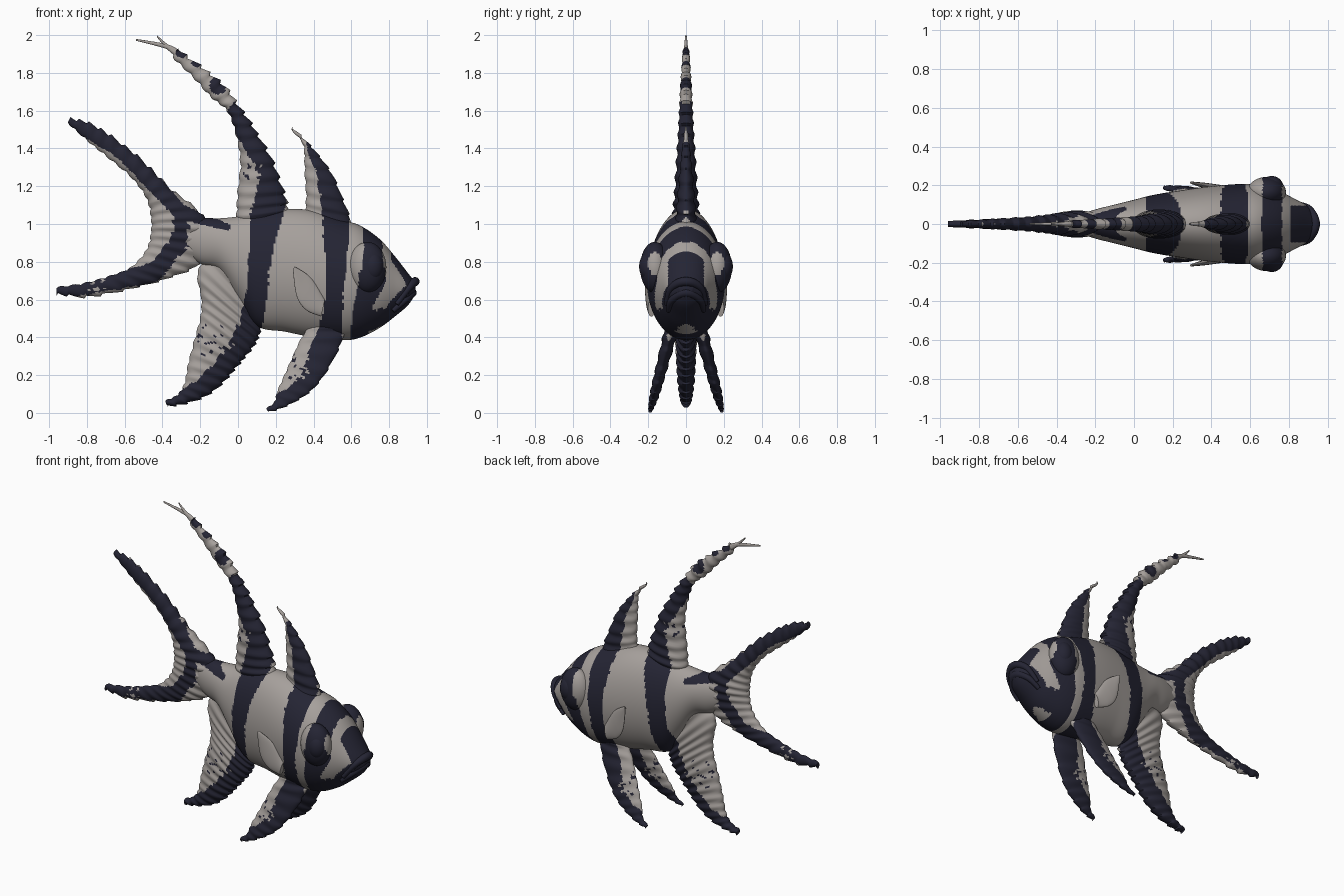
import bpy
import bmesh
from math import sin, cos, pi, tau
from mathutils import Vector, Matrix, noise

default = bpy.data.objects.get("Cube")
if default:
    bpy.data.objects.remove(default, do_unlink=True)


def material(name, colour):
    mat = bpy.data.materials.new(name)
    mat.use_nodes = True
    mat.diffuse_color = (*colour, 1)
    mat.node_tree.nodes["Principled BSDF"].inputs["Base Color"].default_value = (*colour, 1)
    return mat


PALE = material("pale_grey", (.38, .35, .33))
DARK = material("dark_navy", (.018, .018, .034))

# Dark markings as strokes in the side plane: (x, z, radius)
eye_stripe = [(.71, 1.02, .05), (.715, .85, .05), (.71, .7, .07), (.66, .57, .045), (.64, .38, .05)]
chin_patch = [(.68, .48, .05), (.8, .52, .04), (.9, .62, .05)]
front_stripe = [(.39, 1.42, .03), (.46, 1.3, .055), (.51, 1.15, .07), (.52, 1, .07), (.52, .8, .055),
                (.51, .6, .045), (.49, .45, .06), (.46, .32, .08), (.4, .17, .07), (.3, .08, .06),
                (.16, .01, .06)]
rear_stripe = [(0, 1.58, .06), (.1, 1.42, .07), (.17, 1.3, .06), (.18, 1.15, .08), (.15, 1.05, .085),
               (.12, .85, .06), (.1, .65, .055), (.07, .47, .06), (.02, .35, .07), (-.07, .22, .07),
               (-.2, .11, .06), (-.38, .04, .04)]
upper_tail_stripe = [(-.9, 1.56, .04), (-.6, 1.38, .045), (-.45, 1.22, .045), (-.3, 1.06, .04),
                     (-.06, .985, .02)]
lower_tail_stripe = [(-.3, 1.06, .04), (-.31, .9, .045), (-.45, .74, .05), (-.95, .64, .04)]
dorsal_bands = [[(-.11, 1.73, .045)], [(-.22, 1.86, .03)], [(-.3, 1.91, .03)]]
STROKES = [eye_stripe, chin_patch, front_stripe, rear_stripe, upper_tail_stripe,
           lower_tail_stripe] + dorsal_bands
# Speckled areas on the fins
SPECKLES = [(-.12, .38, .1), (.07, 1.28, .06), (.31, .24, .07), (-.75, .68, .05)]


def stroke_gap(p, stroke):
    """Signed distance from a point to the edge of a tapering stroke."""
    best = 9
    for a, b in zip(stroke, stroke[1:] or stroke):
        start, line = Vector(a[:2]), Vector(b[:2]) - Vector(a[:2])
        t = min(1, max(0, (p - start).dot(line) / max(line.length_squared, 1e-9)))
        best = min(best, (p - start - line * t).length - a[2] - (b[2] - a[2]) * t)
    return best


def is_dark(c):
    p = Vector((c.x, c.z))
    flat = Vector((c.x, 0, c.z))
    if c.x > .81 and abs(c.y) < .095 and c.z < .88:      # snout mask
        return True
    for x, z, r in SPECKLES:
        if (p - Vector((x, z))).length < r and abs(noise.noise(flat * 45)) > .3:
            return noise.noise(flat * 45) > 0
    ragged = noise.noise(flat * 30) * .009
    return min(stroke_gap(p, s) for s in STROKES) < ragged


def finish(name, bm, paint=is_dark):
    bmesh.ops.recalc_face_normals(bm, faces=bm.faces)
    for f in bm.faces:
        f.smooth = True
        f.material_index = int(paint(f.calc_center_median()))
    mesh = bpy.data.meshes.new(name)
    bm.to_mesh(mesh)
    bm.free()
    mesh.materials.append(PALE)
    mesh.materials.append(DARK)
    mesh.set_sharp_from_angle(angle=pi / 3)
    obj = bpy.data.objects.new(name, mesh)
    bpy.context.collection.objects.link(obj)
    return obj


def spline(rows, steps):
    """Smooth curve through rows of any width."""
    out = []
    last = len(rows) - 1
    for i in range(last):
        a, b, c, d = (rows[min(last, max(0, i + k))] for k in (-1, 0, 1, 2))
        for s in range(steps + (i == last - 1)):
            t = s / steps
            out.append([q + t / 2 * (r - p + t * (2 * p - 5 * q + 4 * r - w + t * (3 * (q - r) + w - p)))
                        for p, q, r, w in zip(a, b, c, d)])
    return out


def loft(name, rings, paint=is_dark):
    bm = bmesh.new()
    loops = [[bm.verts.new(p) for p in ring] for ring in rings]
    n = len(loops[0])
    for a, b in zip(loops, loops[1:]):
        for i in range(n):
            j = (i + 1) % n
            bm.faces.new((a[i], a[j], b[j], b[i]))
    bm.faces.new(loops[0])
    bm.faces.new(loops[-1])
    return finish(name, bm, paint)


def fin(name, rows, thick, teeth=0, depth=.012, centre=lambda x, z: 0, paint=is_dark):
    """Lens-section fin; rows are leading x, z and trailing x, z."""
    rings = []
    samples = spline(rows, 12)
    for k, (lx, lz, tx, tz) in enumerate(samples):
        v = k / (len(samples) - 1)
        lead, trail = Vector((lx, lz)), Vector((tx, tz))
        across = (lead - trail).normalized()
        phase = v * teeth
        lead += across * depth * (.5 - phase % 1) * bool(teeth)
        trail -= across * depth * .5 * abs(sin(phase * pi)) * bool(teeth)
        at = v * (len(thick) - 1)
        i = min(int(at), len(thick) - 2)
        half = thick[i] + (thick[i + 1] - thick[i]) * (at - i)
        half *= 1 + .1 * sin(phase * tau)
        ring = []
        for s in range(48):
            a = tau * s / 48
            p = lead.lerp(trail, (1 - cos(a)) / 2)
            ring.append((p.x, centre(p.x, p.y) + half * sin(a), p.y))
        rings.append(ring)
    return loft(name, rings, paint)


# Body: x, underside, back, half width
body = [(-.34, .87, 1, .03), (-.2, .79, 1.03, .075), (-.1, .75, 1.03, .1), (0, .6, 1.04, .125),
        (.1, .46, 1.06, .15), (.25, .43, 1.08, .175), (.4, .4, 1.07, .195), (.56, .385, 1.02, .207),
        (.65, .4, .99, .2), (.75, .45, .92, .17), (.83, .51, .83, .13), (.9, .57, .74, .09),
        (.94, .63, .69, .035)]
loft("body", [[(x, w * sin(tau * s / 96), (lo + hi) / 2 + (hi - lo) / 2 * cos(tau * s / 96))
               for s in range(96)] for x, lo, hi, w in spline(body, 15)])

# Dorsal fins
fin("front_dorsal_fin", [(.59, .93, .36, .95), (.595, 1.02, .36, 1.06), (.555, 1.13, .365, 1.15),
                         (.5, 1.26, .358, 1.26), (.43, 1.36, .355, 1.36), (.36, 1.44, .345, 1.43),
                         (.288, 1.51, .283, 1.503)], (.06, .045, .025, .005), 9)
fin("rear_dorsal_fin", [(.26, .98, .02, .96), (.265, 1.07, 0, 1.03), (.24, 1.18, .005, 1.16),
                        (.175, 1.35, .02, 1.33), (.09, 1.5, -.005, 1.48), (.01, 1.62, -.05, 1.6),
                        (-.08, 1.74, -.14, 1.68), (-.19, 1.83, -.24, 1.79), (-.32, 1.925, -.345, 1.89)],
    (.08, .06, .04, .03, .018), 17, .022)
for name, tip_x, tip_z in (("upper_filament", -.43, 2), ("lower_filament", -.54, 1.98)):
    fin(name, [(-.3, 1.91, -.32, 1.88), (-.37, 1.95, -.375, 1.925), (tip_x, tip_z, tip_x, tip_z - .01)],
        (.018, .01, .004))

# Forked tail, lofted from the upper tip round to the lower tip
fin("tail_fin", [(-.89, 1.56, -.9, 1.54), (-.78, 1.53, -.8, 1.45), (-.65, 1.45, -.69, 1.36),
                 (-.5, 1.33, -.56, 1.25), (-.36, 1.19, -.48, 1.14), (-.2, 1.06, -.455, 1.04),
                 (-.12, .92, -.455, .95), (-.22, .78, -.48, .86), (-.38, .71, -.56, .77),
                 (-.58, .655, -.68, .72), (-.8, .615, -.82, .68), (-.96, .63, -.96, .66)],
    (.015, .035, .065, .035, .015), 24, .018)

# Anal fin
fin("anal_fin", [(.13, .52, -.14, .84), (.12, .44, -.21, .74), (.1, .38, -.19, .6),
                 (.05, .31, -.195, .5), (0, .25, -.23, .37), (-.06, .18, -.26, .25),
                 (-.15, .1, -.28, .15), (-.27, .05, -.32, .09), (-.375, .035, -.385, .06)],
    (.06, .055, .045, .02), 15, .016)

for side, word in ((1, "left"), (-1, "right")):
    # Paired lower fins
    fin(word + "_pelvic_fin", [(.56, .46, .38, .46), (.55, .38, .33, .38), (.475, .23, .285, .28),
                               (.4, .13, .245, .19), (.32, .07, .21, .11), (.23, .025, .195, .055),
                               (.16, .005, .15, .02)],
        (.04, .032, .025, .01), 9, .01, lambda x, z: side * (.082 + .26 * (.42 - z)))
    fin(word + "_pectoral_fin", [(.46, .6, .44, .51), (.42, .67, .36, .545), (.37, .73, .31, .62),
                                 (.3, .775, .29, .76)],
        (.02, .014, .006), 0, 0, lambda x, z: side * (.18 + .2 * (.46 - x)), lambda c: False)
    # Bulging eye socket and eyeball
    for name, centre, size in (("_eye_socket", (.685, .165, .77), (.1, .078, .135)),
                               ("_eye", (.712, .19, .775), (.06, .058, .08))):
        bm = bmesh.new()
        place = Vector((centre[0], side * centre[1], centre[2]))
        bmesh.ops.create_uvsphere(bm, u_segments=48, v_segments=32, radius=1,
                                  matrix=Matrix.Translation(place) @ Matrix.Diagonal((*size, 1)))
        finish(word + name, bm, is_dark if name == "_eye_socket" else lambda c: True)

# Lips: round tubes curving back on both sides
for name, half in (("upper_lip", [(.84, .105, .575), (.895, .085, .65), (.925, .045, .685), (.937, 0, .695)]),
                   ("lower_lip", [(.82, .095, .54), (.875, .08, .59), (.91, .04, .625), (.922, 0, .637)])):
    path = half + [(x, -y, z) for x, y, z in reversed(half[:-1])]
    points = [Vector(p) for p in spline(path, 6)]
    rings = []
    for k, p in enumerate(points):
        along = (points[min(k + 1, len(points) - 1)] - points[max(k - 1, 0)]).normalized()
        out = along.cross(Vector((-.6, 0, .8))).normalized()
        up = out.cross(along)
        r = .012 + .012 * sin(pi * k / (len(points) - 1))
        rings.append([p + r * (out * cos(tau * s / 16) + up * sin(tau * s / 16)) for s in range(16)])
    loft(name, rings, lambda c: True)
